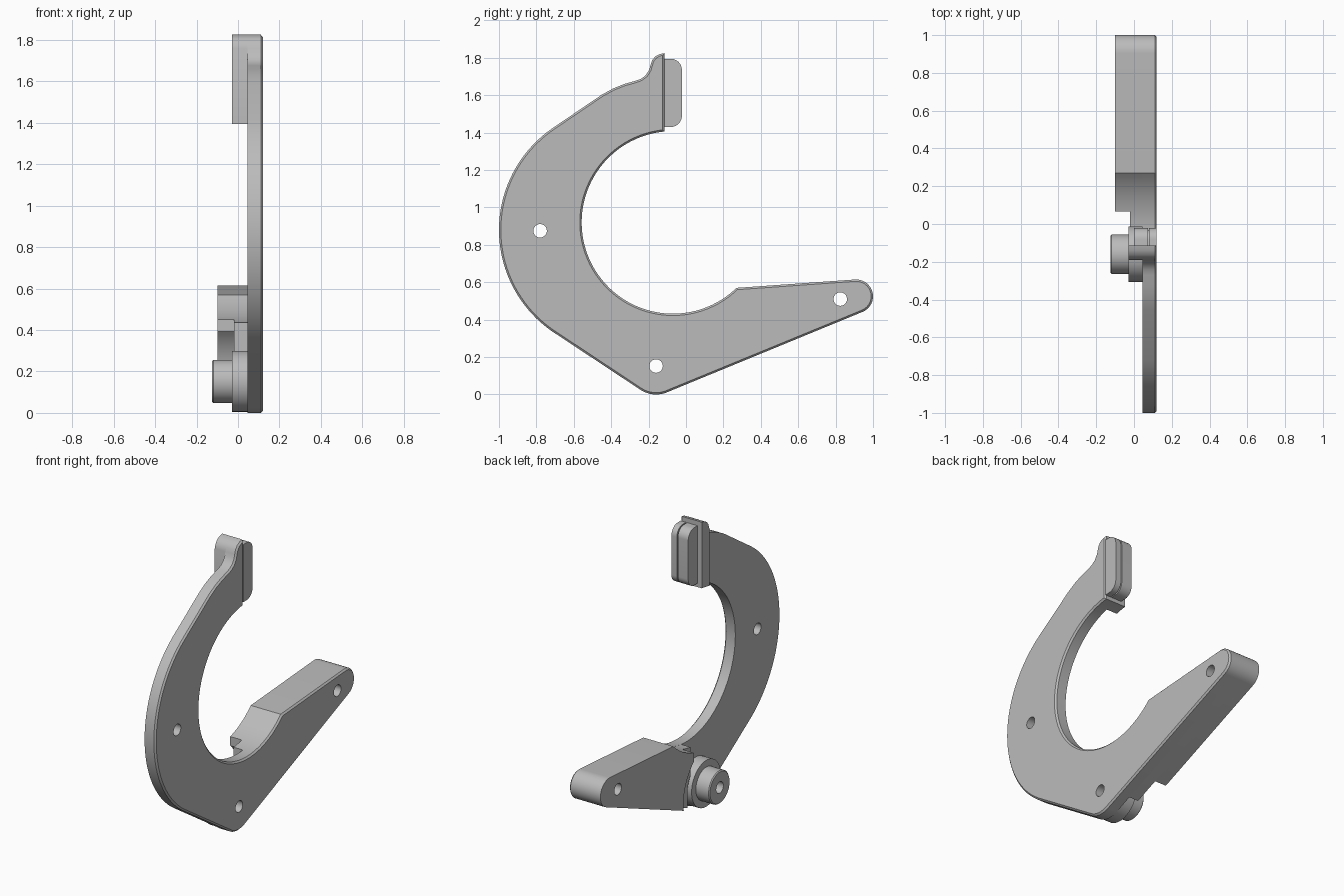
import bpy, bmesh
from math import cos, sin, radians, sqrt, degrees, atan2

if "Cube" in bpy.data.objects:
    bpy.data.objects.remove(bpy.data.objects["Cube"], do_unlink=True)

# Single grey finish
grey = bpy.data.materials.new("plain grey")
grey.use_nodes = True
COLOR = (0.5, 0.5, 0.5, 1)
grey.diffuse_color = COLOR
grey.node_tree.nodes["Principled BSDF"].inputs["Base Color"].default_value = COLOR


def arc(center, r, a0, a1, n=24):
    """Points (y, z) on an arc, angles in degrees from +y towards +z."""
    step = (a1 - a0) / n
    return [(center[0] + r * cos(radians(a0 + i * step)),
             center[1] + r * sin(radians(a0 + i * step))) for i in range(n + 1)]


def angle(center, p):
    return degrees(atan2(p[1] - center[1], p[0] - center[0]))


def prism(name, outline, x0, x1, chamfer=0.0, chamfer_x=None):
    """Extrude a (y, z) outline along x, optionally chamfering one rim."""
    bm = bmesh.new()
    face = bm.faces.new([bm.verts.new((x0, y, z)) for y, z in outline])
    ext = bmesh.ops.extrude_face_region(bm, geom=[face], use_keep_orig=True)
    for v in ext["geom"]:
        if isinstance(v, bmesh.types.BMVert):
            v.co.x = x1
    bmesh.ops.recalc_face_normals(bm, faces=bm.faces)
    if chamfer:
        rim = [e for e in bm.edges if all(abs(v.co.x - chamfer_x) < 1e-5 for v in e.verts)]
        bmesh.ops.bevel(bm, geom=rim, offset=chamfer, segments=1, affect='EDGES')
    mesh = bpy.data.meshes.new(name)
    bm.to_mesh(mesh)
    bm.free()
    ob = bpy.data.objects.new(name, mesh)
    bpy.context.collection.objects.link(ob)
    mesh.materials.append(grey)
    return ob


def select(ob):
    bpy.ops.object.select_all(action='DESELECT')
    ob.select_set(True)
    bpy.context.view_layer.objects.active = ob


def drill(ob, center, r=0.036):
    """Cut a round hole along x."""
    cutter = prism("hole_cutter", arc(center, r, 0, 348.75, 31), -0.4, 0.4)
    cutter.hide_render = True
    mod = ob.modifiers.new("hole", 'BOOLEAN')
    mod.operation, mod.solver, mod.object = 'DIFFERENCE', 'EXACT', cutter
    select(ob)
    bpy.ops.object.modifier_apply(modifier=mod.name)
    bpy.data.objects.remove(cutter, do_unlink=True)


# Key centres in (y, z)
PIVOT, TIP, BOW, MOUTH = (-0.16, 0.152), (0.91, 0.525), (-0.34, 0.88), (-0.07, 0.92)
MOUTH_R, PIVOT_R = 0.488, 0.152
TIP_HOLE, BOW_HOLE = (0.825, 0.51), (-0.78, 0.875)
PLATE_IN, PLATE_OUT = 0.045, 0.12
SHOULDER = (0.27, 0.57)


def mouth_z(y, side):
    return MOUTH[1] + side * sqrt(MOUTH_R ** 2 - (y - MOUTH[0]) ** 2)


def lower_edge(y):
    a, b = arc(PIVOT, PIVOT_R, -68, -67, 1)[0], arc(TIP, 0.09, -68, -67, 1)[0]
    return a[1] + (b[1] - a[1]) * (y - a[0]) / (b[0] - a[0])


tip_arc = arc(TIP, 0.09, -68, 94, 16)
head_top = [(-0.115, 1.825), (-0.14, 1.82), (-0.165, 1.807), (-0.182, 1.785), (-0.19, 1.76)]
neck = [(-0.197, 1.735), (-0.215, 1.707), (-0.24, 1.688), (-0.27, 1.677),
        (-0.33, 1.66), (-0.39, 1.636), (-0.45, 1.603)]
mouth_top = angle(MOUTH, (-0.115, mouth_z(-0.115, 1)))
mouth_end = 360 + angle(MOUTH, (0.25, mouth_z(0.25, -1)))

# Hook plate with chamfered outer rim
plate_outline = (arc(PIVOT, PIVOT_R, 235, 292, 10) + tip_arc + [SHOULDER]
                 + arc(MOUTH, MOUTH_R, mouth_end, mouth_top, 56)
                 + head_top + neck + arc(BOW, 0.66, 125, 235, 36))
plate = prism("hook_plate", plate_outline, PLATE_IN, PLATE_OUT, 0.01, PLATE_OUT)
for hole in (PIVOT, TIP_HOLE, BOW_HOLE):
    drill(plate, hole)


def arm_layer(name, x0, x1, wall_y, clear_r):
    """Thick lower arm, relieved around the pivot boss."""
    wall_z = PIVOT[1] + sqrt(clear_r ** 2 - (wall_y - PIVOT[0]) ** 2)
    end = arc(PIVOT, clear_r, angle(PIVOT, (wall_y, wall_z)), -12, 14)
    end = [p for p in end if p[1] > lower_edge(p[0]) + 0.005]
    foot_y = PIVOT[0] + clear_r * 0.985
    start = 360 + angle(MOUTH, (wall_y, mouth_z(wall_y, -1)))
    outline = (end + [(foot_y, lower_edge(foot_y))] + tip_arc + [SHOULDER]
               + arc(MOUTH, MOUTH_R, mouth_end, start, 14))
    layer = prism(name, outline, x0, x1)
    drill(layer, TIP_HOLE)
    return layer


arm_layer("arm_outer_layer", -0.10, -0.02, 0.065, 0.33)
arm_layer("arm_inner_layer", -0.02, PLATE_IN, -0.015, 0.175)

# Pivot boss: wide collar and narrower spigot
for name, r, x0, x1, chamfer in (("pivot_collar", 0.147, -0.03, PLATE_IN, 0),
                                 ("pivot_spigot", 0.104, -0.125, -0.03, 0.006)):
    part = prism(name, arc(PIVOT, r, 0, 354.375, 63), x0, x1, chamfer, x0)
    drill(part, PIVOT)

# Flange at the upper jaw, following the mouth curve below
flange_outline = head_top + [(y, mouth_z(y, 1)) for y in (-0.19, -0.165, -0.14, -0.115)]
prism("jaw_flange", flange_outline, -0.03, PLATE_IN)

# Jaw pad: two rounded slabs joined by a slightly smaller core
def pad(name, x0, x1, inset=0.0):
    front, low, high, r = -0.022 - inset, 1.43 + inset, 1.795 - inset, 0.06
    outline = ([(-0.115, low)] + arc((front - r, low + r), r, -90, 0, 10)
               + arc((front - r, high - r), r, 0, 90, 10) + [(-0.115, high)])
    prism(name, outline, x0, x1)


pad("pad_inner_slab", 0.0, 0.073)
pad("pad_core", 0.073, 0.08, 0.01)
pad("pad_outer_slab", 0.08, 0.118)

# Smooth curved walls, keep edges crisp
for ob in list(bpy.context.collection.objects):
    if ob.type == 'MESH' and ob.data.materials and ob.data.materials[0] == grey:
        select(ob)
        bpy.ops.object.shade_smooth_by_angle(angle=radians(25))
